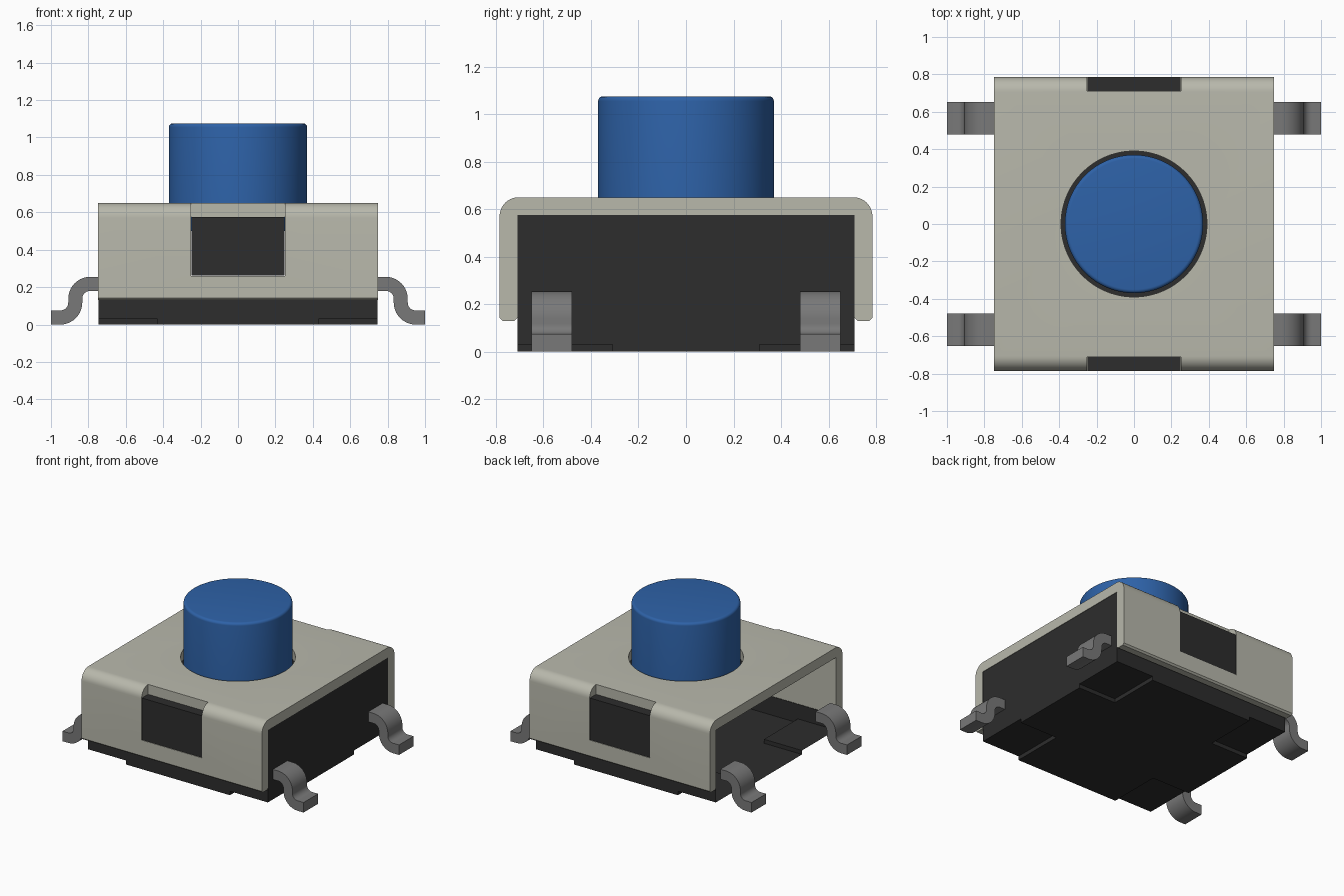
import bpy, bmesh, math

cube = bpy.data.objects.get("Cube")
if cube:
    bpy.data.objects.remove(cube, do_unlink=True)


def material(name, rgb):
    m = bpy.data.materials.new(name)
    m.use_nodes = True
    m.diffuse_color = (*rgb, 1)
    m.node_tree.nodes["Principled BSDF"].inputs["Base Color"].default_value = (*rgb, 1)
    return m


BLUE = material("button blue", (0.027, 0.122, 0.39))
SHELL = material("cover warm grey", (0.48, 0.48, 0.41))
DARK = material("body black", (0.026, 0.026, 0.026))
METAL = material("leg grey", (0.19, 0.19, 0.19))


def add(name, bm, mat, smooth=True):
    me = bpy.data.meshes.new(name)
    bm.to_mesh(me)
    bm.free()
    ob = bpy.data.objects.new(name, me)
    bpy.context.collection.objects.link(ob)
    me.materials.append(mat)
    if smooth:
        select(ob)
        bpy.ops.object.shade_smooth_by_angle(angle=math.radians(35))
    return ob


def select(ob):
    bpy.ops.object.select_all(action='DESELECT')
    ob.select_set(True)
    bpy.context.view_layer.objects.active = ob


def box(x0, x1, y0, y1, z0, z1):
    bm = bmesh.new()
    bmesh.ops.create_cube(bm, size=1)
    for v in bm.verts:
        v.co = ((x0 + x1) / 2 + v.co.x * (x1 - x0),
                (y0 + y1) / 2 + v.co.y * (y1 - y0),
                (z0 + z1) / 2 + v.co.z * (z1 - z0))
    return bm


def lathe(profile, n=96):
    """Closed solid of revolution from (radius, z) points, bottom to top."""
    bm = bmesh.new()
    rings = [[bm.verts.new((r * math.cos(2 * math.pi * k / n),
                            r * math.sin(2 * math.pi * k / n), z)) for k in range(n)]
             for r, z in profile]
    for a, b in zip(rings, rings[1:]):
        for k in range(n):
            bm.faces.new((a[k], a[(k + 1) % n], b[(k + 1) % n], b[k]))
    bm.faces.new(rings[0][::-1])
    bm.faces.new(rings[-1])
    return bm


def extrude(points, offset):
    """Prism from a flat outline of 3D points."""
    bm = bmesh.new()
    face = bm.faces.new([bm.verts.new(p) for p in points])
    res = bmesh.ops.extrude_face_region(bm, geom=[face])
    verts = [g for g in res["geom"] if isinstance(g, bmesh.types.BMVert)]
    bmesh.ops.translate(bm, vec=offset, verts=verts)
    bmesh.ops.recalc_face_normals(bm, faces=bm.faces)
    return bm


def arc(cx, cz, r, a0, a1, n=10):
    return [(cx + r * math.cos(math.radians(a0 + (a1 - a0) * k / n)),
             cz + r * math.sin(math.radians(a0 + (a1 - a0) * k / n))) for k in range(n + 1)]


# Body dimensions
BX, BY, TOP = 0.745, 0.71, 0.575
SX, SY, OUT, RIM = 0.748, 0.785, 0.65, 0.13

# Button with a rounded top edge
add("button", lathe([(0.37, 0.5)] + arc(0.35, 1.055, 0.02, 0, 90, 5)), BLUE)

# Folded metal cover: U-shaped section along x, with a hole and two side windows
half = [(BY, TOP), (BY, RIM + 0.012), (BY + 0.012, RIM), (SY - 0.012, RIM), (SY, RIM + 0.012)]
half += arc(SY - 0.08, OUT - 0.08, 0.08, 0, 90)
outline = half + [(-y, z) for y, z in reversed(half)]
cover = add("cover", extrude([(-SX, y, z) for y, z in outline], (2 * SX, 0, 0)), SHELL, False)
cutters = [add("hole_cutter", lathe([(0.39, 0.4), (0.39, 0.9)]), SHELL, False)]
for s in (-1, 1):
    y0, y1 = sorted((s * BY, s * 0.9))
    cutters.append(add("window_cutter", box(-0.25, 0.25, y0, y1, 0.26, 0.8), SHELL, False))
select(cover)
for c in cutters:
    c.hide_render = True
    m = cover.modifiers.new("cut", 'BOOLEAN')
    m.operation, m.solver, m.object = 'DIFFERENCE', 'EXACT', c
    bpy.ops.object.modifier_apply(modifier=m.name)
    bpy.data.objects.remove(c, do_unlink=True)
bpy.ops.object.shade_smooth_by_angle(angle=math.radians(35))

# Tabs of the body that fill the cover windows
for s, name in ((-1, "front_tab"), (1, "back_tab")):
    y0, y1 = sorted((s * (BY - 0.002), s * (SY - 0.002)))
    add(name, box(-0.249, 0.249, y0, y1, 0.261, TOP), DARK, False)

# Hollow body, open at -x: floor with four stepped corners, low side walls, tall +x wall
bm = bmesh.new()


def quad(*pts):
    bm.faces.new([bm.verts.new(p) for p in pts])


xs, ys = (-BX, -0.43, 0.43, BX), (-BY, -0.31, 0.31, BY)
STEP = 0.03


def height(i, j):
    return STEP if i != 1 and j != 1 else 0.0


for i in range(3):
    for j in range(3):
        x0, x1, y0, y1, h = xs[i], xs[i + 1], ys[j], ys[j + 1], height(i, j)
        quad((x0, y0, h), (x0, y1, h), (x1, y1, h), (x1, y0, h))
        if h:
            # risers around the raised corner
            xe, ye = (x1 if i == 0 else x0), (y1 if j == 0 else y0)
            quad((xe, y0, 0), (xe, y1, 0), (xe, y1, h), (xe, y0, h))
            quad((x0, ye, 0), (x1, ye, 0), (x1, ye, h), (x0, ye, h))
    for j, y in ((0, -BY), (2, BY)):
        h = height(i, j)
        quad((xs[i], y, h), (xs[i + 1], y, h), (xs[i + 1], y, RIM + 0.01), (xs[i], y, RIM + 0.01))
for j in range(3):
    h = height(2, j)
    quad((BX, ys[j], h), (BX, ys[j + 1], h), (BX, ys[j + 1], TOP), (BX, ys[j], TOP))
zt = TOP - 0.002
quad((-BX, -BY, zt), (BX, -BY, zt), (BX, BY, zt), (-BX, BY, zt))
add("body", bm, DARK, False)

# Four S-bent legs
T = 0.0375
R = 0.08
upper = [(0.74, 0.255)] + arc(0.79, 0.1375, R + T, 90, 0) + arc(0.95, 0.1175, R - T, 180, 270) + [(1.0, 2 * T)]
lower = [(1.0, 0.0)] + arc(0.95, 0.1175, R + T, 270, 180) + arc(0.79, 0.1375, R - T, 0, 90) + [(0.74, 0.18)]
for sx, side in ((1, "left"), (-1, "right")):
    for yc, end in ((-0.565, "front"), (0.565, "back")):
        pts = [(sx * x, yc - 0.086, z) for x, z in upper + lower]
        add(f"{end}_{side}_leg", extrude(pts, (0, 0.172, 0)), METAL)
